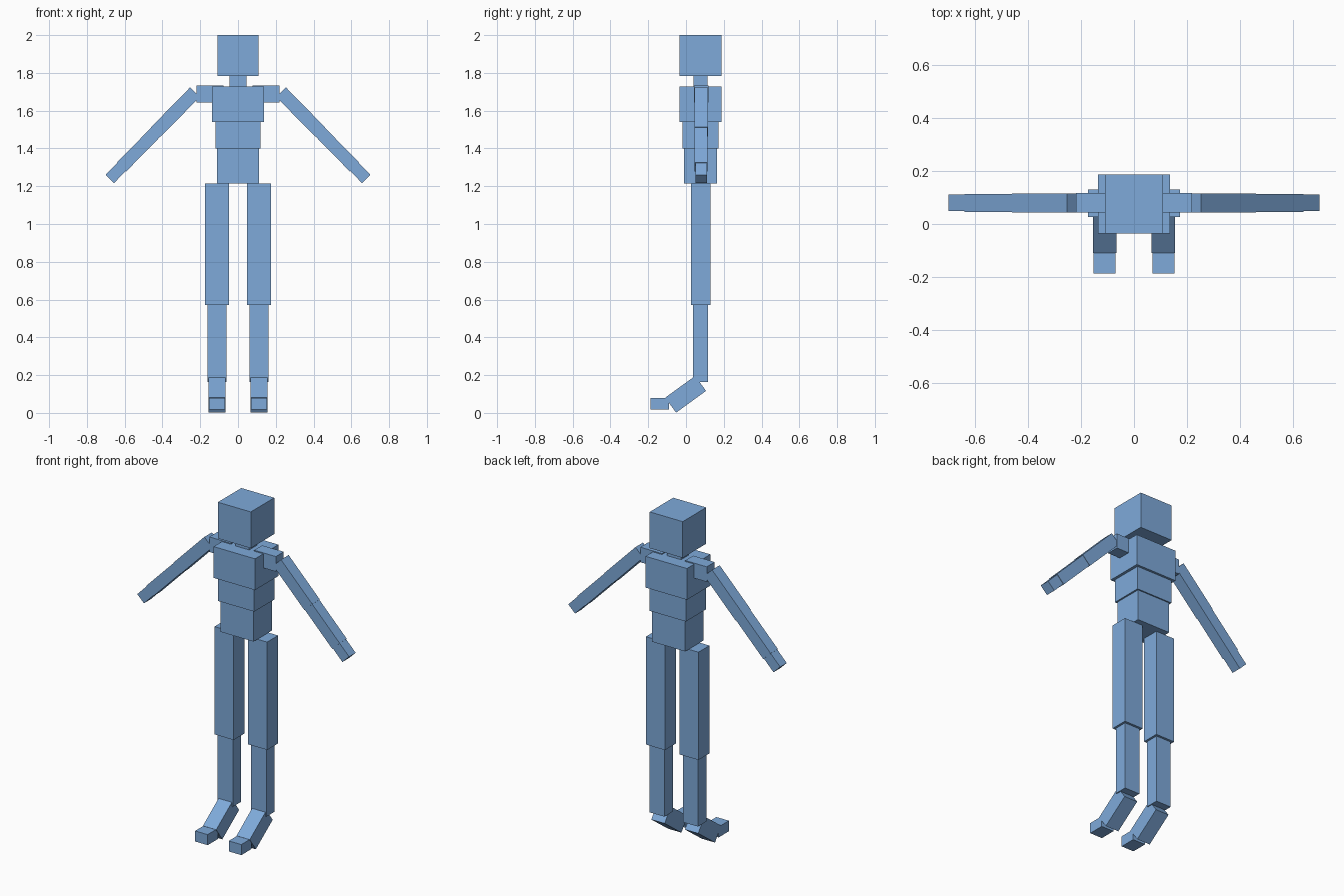
import bpy
from math import atan2
from mathutils import Vector, Matrix

if "Cube" in bpy.data.objects:
    bpy.data.objects.remove(bpy.data.objects["Cube"])

blue = bpy.data.materials.new("soft blue")
blue.diffuse_color = (0.21, 0.40, 0.70, 1)
blue.use_nodes = True
blue.node_tree.nodes["Principled BSDF"].inputs["Base Color"].default_value = blue.diffuse_color


def box(name, centre, size, rot=None):
    """Flat-shaded box with applied size and rotation."""
    bpy.ops.mesh.primitive_cube_add(size=1)
    ob = bpy.context.object
    ob.name = name
    ob.data.transform((rot or Matrix()) @ Matrix.Diagonal((*size, 1)))
    ob.location = centre
    ob.data.materials.append(blue)
    return ob


def span(name, x, y, z):
    """Box given by its (low, high) range on each axis."""
    return box(name, [(a + b) / 2 for a, b in (x, y, z)],
               [b - a for a, b in (x, y, z)])


# Head, neck and torso blocks
for name, half, y, z in (
        ("head", 0.109, (-0.035, 0.187), (1.783, 2.0)),
        ("neck", 0.046, (0.04, 0.113), (1.727, 1.783)),
        ("chest", 0.137, (-0.035, 0.187), (1.54, 1.727)),
        ("waist", 0.12, (-0.018, 0.173), (1.40, 1.54)),
        ("pelvis", 0.11, (-0.01, 0.165), (1.215, 1.40))):
    span(name, (-half, half), y, z)

for side, s in (("left", 1), ("right", -1)):
    def mirrored(a, b):
        return tuple(sorted((s * a, s * b)))

    # Shoulder block
    span(side + "_shoulder", mirrored(0.077, 0.22), (0.043, 0.118), (1.643, 1.733))

    # Arm: three boxes along one sloping line
    start = Vector((s * 0.228, 0.08, 1.698))
    along = Vector((s * 0.70, 0, -0.714)).normalized()
    tilt = Matrix.Rotation(atan2(-along.z, along.x), 4, 'Y')
    for name, length, width in (("upper_arm", 0.295, 0.072),
                                ("forearm", 0.259, 0.068),
                                ("hand", 0.090, 0.062)):
        box(f"{side}_{name}", start + along * length / 2,
            (length, width, width), tilt)
        start = start + along * length

    # Leg
    span(side + "_thigh", mirrored(0.048, 0.174), (0.027, 0.131), (0.57, 1.215))
    span(side + "_shin", mirrored(0.061, 0.161), (0.038, 0.117), (0.163, 0.57))

    # Foot slopes down to the front, toes lie flat
    box(side + "_foot", (s * 0.111, -0.002, 0.0985), (0.088, 0.196, 0.098),
        Matrix.Rotation(0.628, 4, 'X'))
    span(side + "_toes", mirrored(0.07, 0.153), (-0.187, -0.09), (0.017, 0.08))
